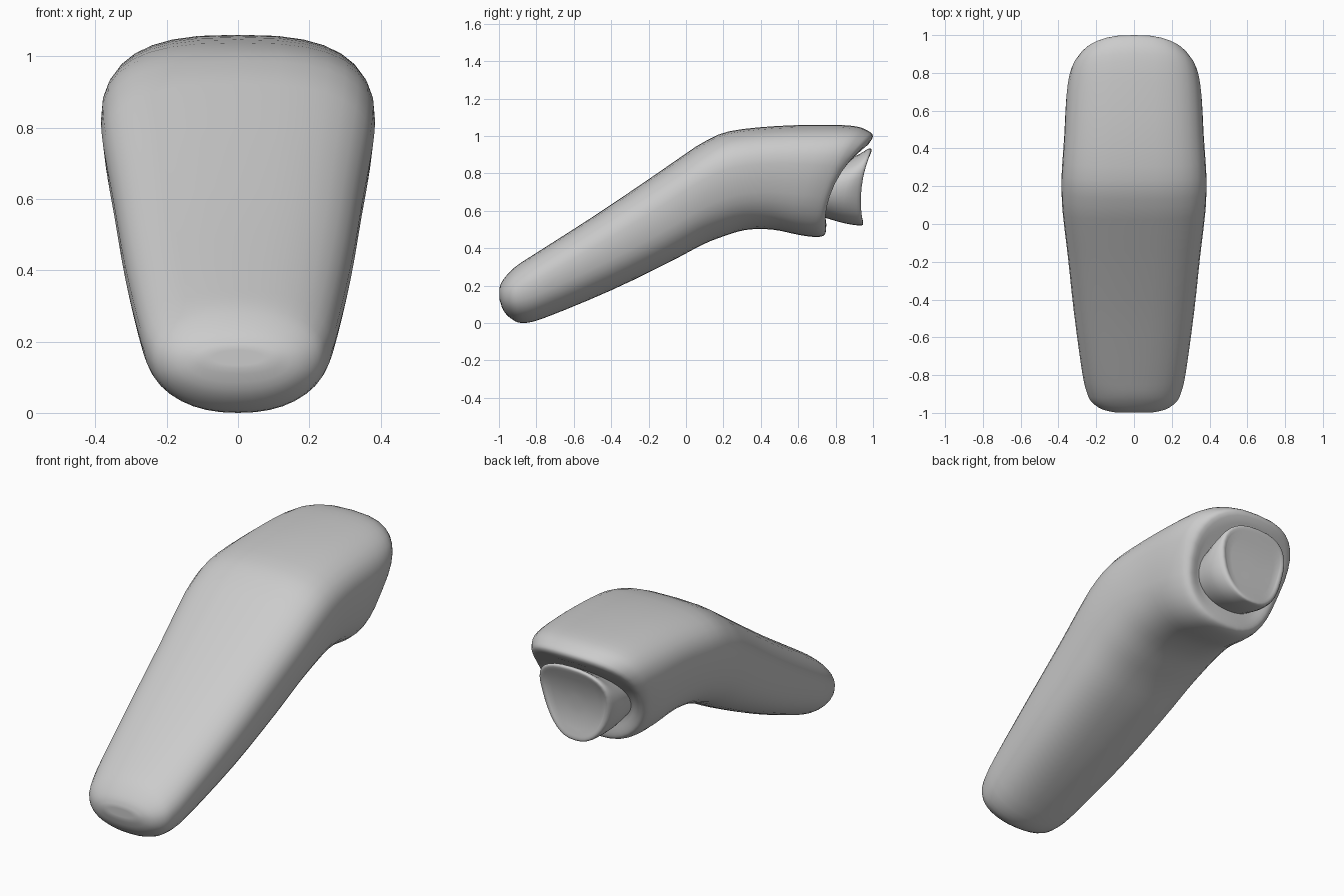
import bpy, bmesh
from math import cos, sin, tau

if "Cube" in bpy.data.objects:
    bpy.data.objects.remove(bpy.data.objects["Cube"])

SEG = 36


def spline(rows, sub):
    """Catmull-Rom interpolation through rows of numbers."""
    out = []
    for i in range(len(rows) - 1):
        a, b = rows[max(i - 1, 0)], rows[i]
        c, d = rows[i + 1], rows[min(i + 2, len(rows) - 1)]
        for s in range(sub):
            t = s / sub
            out.append([q + 0.5 * t * (r - p + t * (2*p - 5*q + 4*r - s_ + t * (3*(q - r) + s_ - p)))
                        for p, q, r, s_ in zip(a, b, c, d)])
    out.append(list(rows[-1]))
    return out


def ring(bm, st, scale=1.0):
    """Rounded section; st = top y,z, bottom y,z, half width, sag, taper, squareness."""
    ty, tz, by, bz, w, sag, k, n = st
    verts = []
    for i in range(SEG):
        a = tau * i / SEG
        c, s = cos(a), sin(a)
        u = abs(c) ** (2 / n) * (1 if c > 0 else -1) * scale
        v = abs(s) ** (2 / n) * (1 if s > 0 else -1) * scale
        f = (v + 1) / 2
        verts.append(bm.verts.new((u * w * (1 + k * v),
                                   by + (ty - by) * f - sag * (1 - v * v),
                                   bz + (tz - bz) * f)))
    return verts


def loft(name, stations, sub=3):
    bm = bmesh.new()
    sts = spline(stations, sub)
    rings = [ring(bm, sts[0], s) for s in (0.35, 0.7)]
    rings += [ring(bm, s) for s in sts]
    rings += [ring(bm, sts[-1], s) for s in (0.8, 0.6, 0.4, 0.2)]
    for a, b in zip(rings, rings[1:]):
        for i in range(SEG):
            j = (i + 1) % SEG
            bm.faces.new((a[i], a[j], b[j], b[i]))
    bm.faces.new(rings[0])
    bm.faces.new(rings[-1])
    bmesh.ops.recalc_face_normals(bm, faces=bm.faces[:])
    for f in bm.faces:
        f.smooth = True
    me = bpy.data.meshes.new(name)
    bm.to_mesh(me)
    bm.free()
    ob = bpy.data.objects.new(name, me)
    bpy.context.collection.objects.link(ob)
    return ob


# Bent, tapering shell with a scooped end at the back
loft("body", [
    (-.998, .185, -.997, .125, .10, 0, 0, 2.2),
    (-.985, .22, -.975, .065, .17, 0, .02, 2.2),
    (-.95, .265, -.93, .02, .225, 0, .06, 2.2),
    (-.90, .31, -.87, .0, .25, 0, .08, 2.25),
    (-.80, .375, -.75, .03, .273, 0, .09, 2.4),
    (-.50, .567, -.40, .175, .315, 0, .09, 2.6),
    (-.22, .755, -.08, .33, .345, 0, .10, 2.7),
    (-.02, .893, .08, .415, .365, 0, .12, 2.7),
    (.09, .965, .19, .46, .373, 0, .13, 2.7),
    (.23, 1.025, .32, .498, .373, 0, .14, 2.7),
    (.48, 1.053, .46, .50, .358, .01, .16, 2.7),
    (.75, 1.06, .60, .472, .345, .025, .18, 2.7),
    (.90, 1.053, .69, .46, .325, .05, .2, 2.7),
    (.97, 1.03, .735, .467, .305, .07, .2, 2.6),
    (1.0, 1.0, .748, .49, .275, .078, .2, 2.6),
    (.975, .955, .75, .53, .225, .078, .18, 2.4),
])

# Plug set into the scooped end, with a concave outer face
loft("end_plug", [
    (.84, .86, .72, .57, .21, .03, .10, 2.2),
    (.93, .905, .84, .535, .222, .03, .14, 2.2),
    (.975, .932, .92, .522, .208, .03, .20, 2.35),
    (.993, .927, .945, .525, .188, .03, .24, 2.5),
    (.985, .90, .945, .55, .165, .032, .25, 2.5),
])
